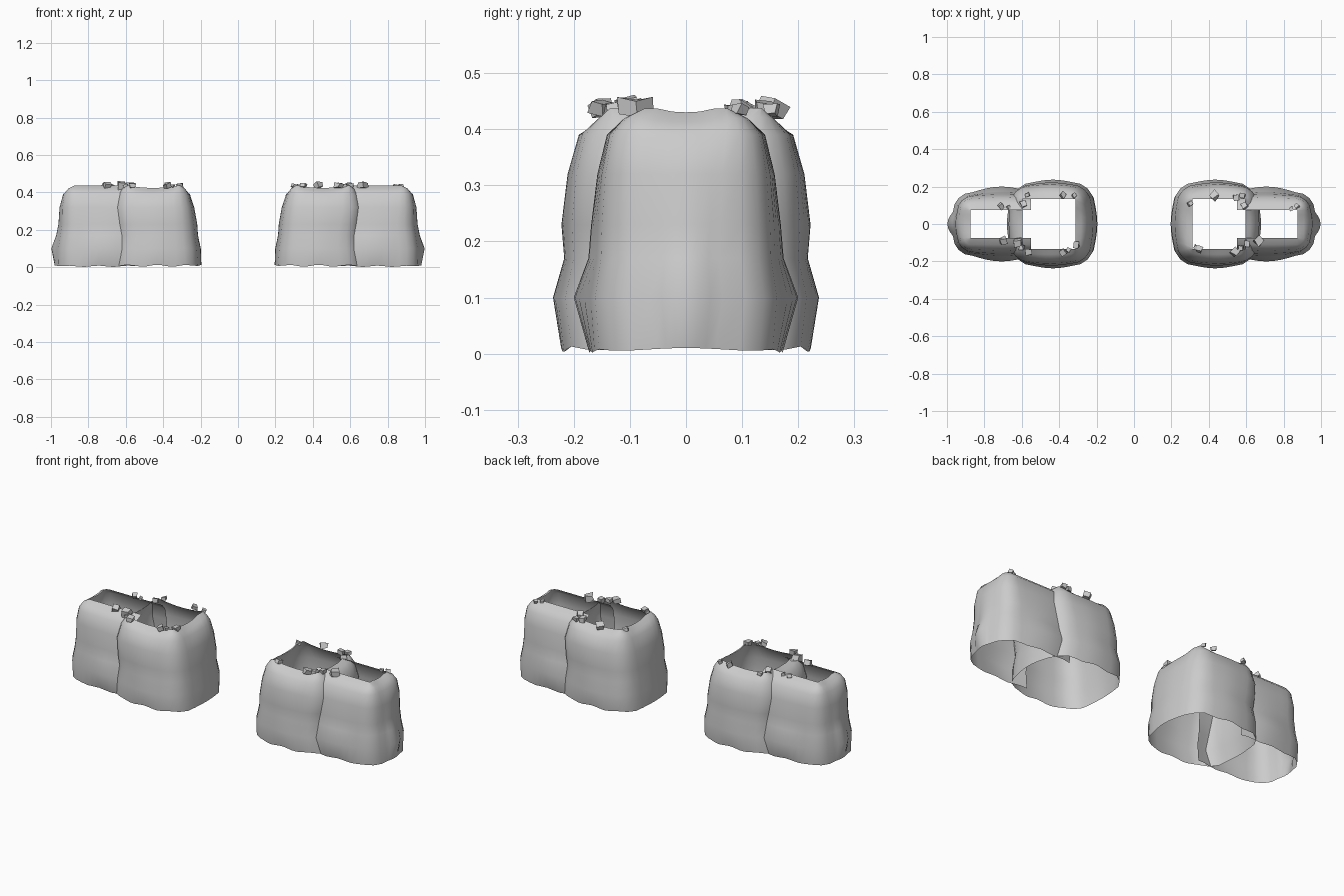
import bpy, bmesh, math, random
from mathutils import Vector, Matrix

if "Cube" in bpy.data.objects:
    bpy.data.objects.remove(bpy.data.objects["Cube"])


def ring(x0, x1, hy, r, bow, closed):
    """Rounded rectangle; open ones form a U whose mouth is at x0."""
    pts = []

    def side(a, b, n, nx, ny):
        for i in range(n):
            t = i / n
            k = bow * math.sin(math.pi * t)
            pts.append((a[0] + (b[0] - a[0]) * t + nx * k,
                        a[1] + (b[1] - a[1]) * t + ny * k))

    def corner(cx, cy, start):
        for i in range(4):
            a = start + math.pi / 2 * i / 4
            pts.append((cx + r * math.cos(a), cy + r * math.sin(a)))

    xs = x0 + r if closed else x0
    side((xs, -hy), (x1 - r, -hy), 8, 0, -1)
    corner(x1 - r, -hy + r, -math.pi / 2)
    side((x1, -hy + r), (x1, hy - r), 6, 1, 0)
    corner(x1 - r, hy - r, 0)
    side((x1 - r, hy), (xs, hy), 8, 0, 1)
    if closed:
        corner(x0 + r, hy - r, math.pi / 2)
        side((x0, hy - r), (x0, -hy + r), 6, -1, 0)
        corner(x0 + r, -hy + r, math.pi)
    else:
        pts.append((x0, hy))
    return pts


def shell(name, levels, closed, mirror):
    bm = bmesh.new()
    rows = []
    for li, (z, x0, x1, hy, r, bow) in enumerate(levels):
        row = []
        pts = ring(x0, x1, hy, r, bow, closed)
        for i, (x, y) in enumerate(pts):
            # wavy foot, and a rim that sags between its corners
            dz = 0
            if li == 0:
                dz = 0.005 + 0.005 * math.sin(x * 40) * math.cos(y * 14)
            elif li >= len(levels) - 2:
                u = (x - (x0 + x1) / 2) / ((x1 - x0) / 2)
                dz = -0.014 * (1 - min(1, max(u * u if closed else 0.6, 0)))
                if abs(y) < hy * 0.6:
                    dz = -0.012 * (1 - (y / hy) ** 2)
            row.append(bm.verts.new((x * mirror, y, z + dz)))
        rows.append(row)
    n = len(rows[0])
    for a, b in zip(rows, rows[1:]):
        for i in range(n if closed else n - 1):
            j = (i + 1) % n
            f = [a[i], a[j], b[j], b[i]]
            bm.faces.new(f if mirror > 0 else f[::-1]).smooth = True
    me = bpy.data.meshes.new(name)
    bm.to_mesh(me)
    bm.free()
    ob = bpy.data.objects.new(name, me)
    bpy.context.collection.objects.link(ob)
    return ob


# level: z, inner x, outer x, half depth, corner radius, side bow
BIG = [(0.003, 0.205, 0.670, 0.214, 0.125, 0.009),
       (0.10, 0.212, 0.655, 0.224, 0.120, 0.013),
       (0.17, 0.222, 0.650, 0.209, 0.115, 0.008),
       (0.23, 0.228, 0.655, 0.212, 0.110, 0.010),
       (0.32, 0.242, 0.662, 0.203, 0.100, 0.008),
       (0.39, 0.263, 0.640, 0.185, 0.080, 0.006),
       (0.422, 0.285, 0.618, 0.160, 0.045, 0.002),
       (0.438, 0.312, 0.595, 0.135, 0.002, 0.0)]
SMALL = [(0.000, 0.55, 0.970, 0.163, 0.110, 0.010),
         (0.10, 0.55, 0.968, 0.170, 0.105, 0.030),
         (0.17, 0.55, 0.957, 0.159, 0.100, 0.015),
         (0.23, 0.55, 0.948, 0.157, 0.095, 0.012),
         (0.32, 0.55, 0.946, 0.150, 0.085, 0.008),
         (0.39, 0.55, 0.930, 0.136, 0.065, 0.005),
         (0.425, 0.55, 0.908, 0.110, 0.035, 0.0),
         (0.442, 0.55, 0.875, 0.075, 0.002, 0.0)]

# two mirrored rock walls, each a large block and a smaller outer one
for label, m in (("right", 1), ("left", -1)):
    shell("large_rock_" + label, BIG, True, m)
    shell("small_rock_" + label, SMALL, False, m)

# loose stones along the rims: x, y, half size
STONES = {
    "right": [(.43, .152, .022), (.545, .14, .017), (.58, .152, .014),
              (.30, .11, .013), (.59, .10, .016), (.87, .095, .012),
              (.84, .082, .011), (.54, -.15, .020), (.57, -.13, .015),
              (.605, -.105, .016), (.665, -.088, .025), (.35, -.135, .017),
              (.33, -.125, .012)],
    "left": [(-.71, .095, .014), (-.67, .088, .011), (-.59, .105, .017),
             (-.57, .155, .013), (-.38, .155, .016), (-.32, .152, .012),
             (-.70, -.09, .019), (-.62, -.10, .023), (-.565, -.15, .018),
             (-.60, -.125, .013), (-.38, -.15, .018), (-.35, -.14, .012),
             (-.31, -.11, .018)]}
random.seed(4)
for label, spots in STONES.items():
    bm = bmesh.new()
    for x, y, s in spots:
        vs = bmesh.ops.create_cube(bm, size=2 * s * 0.85)["verts"]
        rot = Matrix.Rotation(random.uniform(0, 3), 3, 'Z') @ \
            Matrix.Rotation(random.uniform(-.5, .5), 3, 'X')
        for v in vs:
            jit = Vector([random.uniform(-.25, .25) * s for _ in range(3)])
            c = v.co + jit
            c.z *= 0.8
            v.co = rot @ c + Vector((x, y, 0.430 + s * 0.35))
    me = bpy.data.meshes.new("stones_" + label)
    bm.to_mesh(me)
    bm.free()
    bpy.context.collection.objects.link(
        bpy.data.objects.new("stones_" + label, me))
